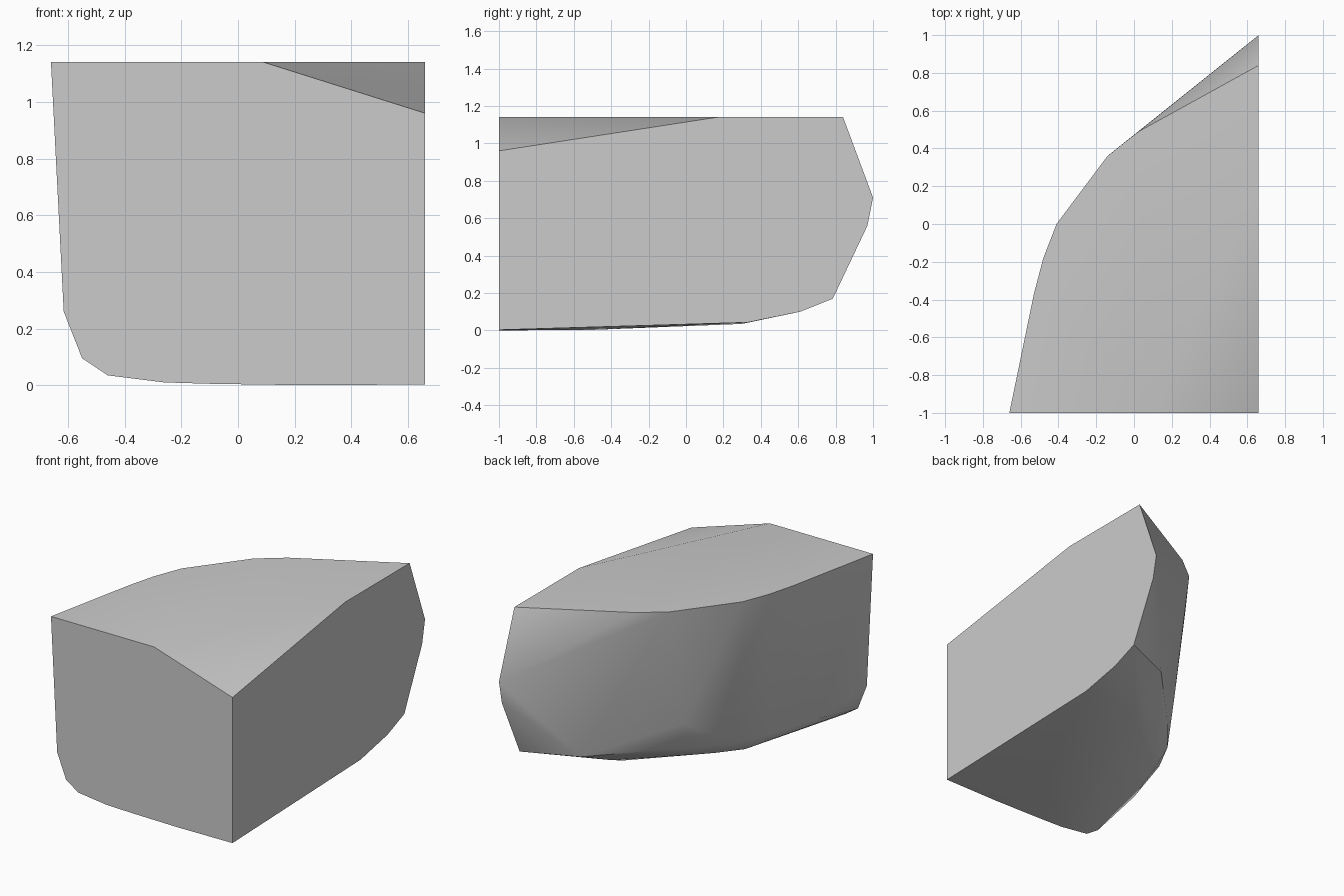
import bpy
import bmesh
import math

cube = bpy.data.objects.get("Cube")
if cube:
    bpy.data.objects.remove(cube)

FRONT, SIDE, TOP = -1.0, 0.66, 1.14

# Stone colour
stone = bpy.data.materials.new("grey_stone")
stone.use_nodes = True
grey = (0.6, 0.6, 0.6, 1.0)
stone.diffuse_color = grey
bsdf = next(n for n in stone.node_tree.nodes if n.type == 'BSDF_PRINCIPLED')
bsdf.inputs["Base Color"].default_value = grey
bsdf.inputs["Roughness"].default_value = 0.8

# Flat front cut: (x, z)
front_profile = [(-0.66, TOP), (-0.615, 0.26), (-0.55, 0.095), (-0.46, 0.035),
                 (-0.26, 0.01), (-0.09, 0.005), (0.09, TOP)]
# Flat side cut: (y, z), with a chipped front top corner
side_profile = [(-1, 0.003), (-1, 0.96), (0.17, TOP), (0.84, TOP), (1, 0.71),
                (0.97, 0.56), (0.785, 0.17), (0.61, 0.1), (0.33, 0.043)]
# Curved edge of the top: (x, y)
top_outline = [(-0.53, -0.37), (-0.48, -0.18), (-0.41, 0), (-0.14, 0.36), (0.02, 0.487)]
# Lower rim where the wall turns under: (x, y)
rim = [(-0.54, -0.64), (-0.42, -0.26), (-0.31, -0.05), (-0.09, 0.21), (0.32, 0.64)]
# Rounded underside: (x, y, z)
underside = [(-0.31, -0.17, 0.08), (-0.19, -0.02, 0.08), (0.26, 0.416, 0.08),
             (0.25, 0.3, 0.035), (0.25, -0.5, 0.003), (0.25, -1, 0)]
wall_bulge = [(-0.14, 0.22, 0.35)]

points = [(x, FRONT, z) for x, z in front_profile]
points += [(SIDE, y, z) for y, z in side_profile]
points += [(x, y, TOP) for x, y in top_outline]
points += [(x, y, 0.17) for x, y in rim]
points += underside + wall_bulge

# Wrap the sections in one convex skin
bm = bmesh.new()
for p in points:
    bm.verts.new(p)
hull = bmesh.ops.convex_hull(bm, input=bm.verts)
loose = {v for v in hull["geom_interior"] + hull["geom_unused"]
         if isinstance(v, bmesh.types.BMVert)}
bmesh.ops.delete(bm, geom=list(loose), context='VERTS')
bmesh.ops.dissolve_limit(bm, angle_limit=math.radians(0.3),
                         verts=bm.verts, edges=bm.edges)
bmesh.ops.recalc_face_normals(bm, faces=bm.faces)

mesh = bpy.data.meshes.new("rock_chunk")
bm.to_mesh(mesh)
bm.free()
mesh.materials.append(stone)
rock = bpy.data.objects.new("rock_chunk", mesh)
bpy.context.collection.objects.link(rock)

# Smooth the worn surfaces, keep the cut edges sharp
bpy.ops.object.select_all(action='DESELECT')
rock.select_set(True)
bpy.context.view_layer.objects.active = rock
bpy.ops.object.shade_smooth_by_angle(angle=math.radians(30))
